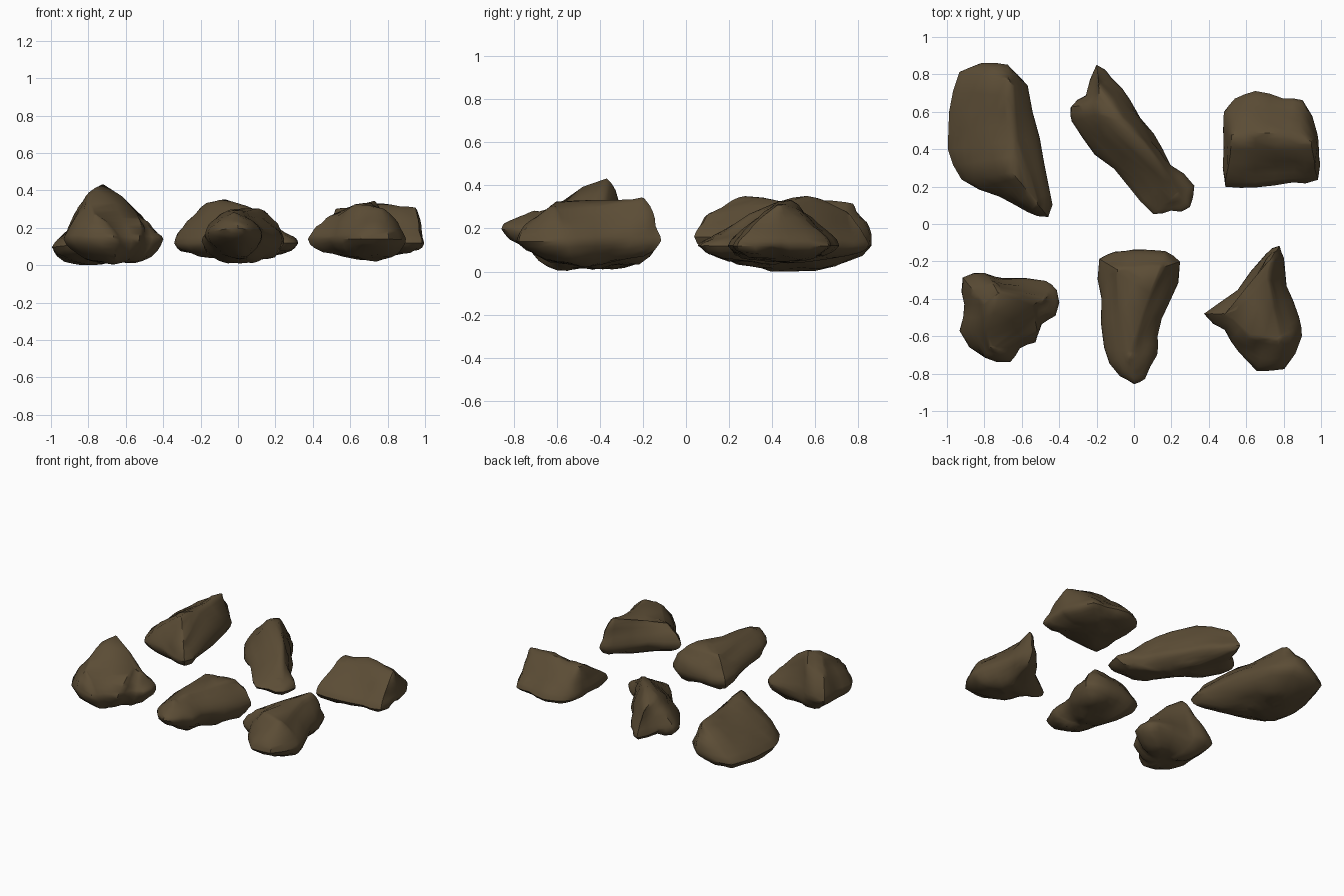
import bpy
import bmesh
from mathutils import Vector, noise

default_cube = bpy.data.objects.get("Cube")
if default_cube:
    bpy.data.objects.remove(default_cube)

# Single earthy stone colour
stone = bpy.data.materials.new("brown stone")
stone.use_nodes = True
stone_colour = (.105, .073, .036, 1)
stone.diffuse_color = stone_colour
shader = next(n for n in stone.node_tree.nodes if n.type == "BSDF_PRINCIPLED")
shader.inputs["Base Color"].default_value = stone_colour
shader.inputs["Roughness"].default_value = .9


def nearest_on_segment(point, start, end):
    """Closest point, seen from above, on one stretch of a crest."""
    along = end - start
    flat = along.xy
    amount = (point.xy - start.xy).dot(flat) / max(flat.length_squared, 1e-6)
    return start + along * min(max(amount, 0), 1)


def nearest_on_crest(point, crest):
    """Closest point, seen from above, on the whole crest line."""
    options = [nearest_on_segment(point, start, end)
               for start, end in zip(crest, crest[1:])]
    return min(options, key=lambda option: (option.xy - point.xy).length)


def make_rock(name, outline, girth, base, crest, bulge, tilt=(0, 0)):
    """Loft rings from a tilted girth up to a crest and down to a base."""
    crest = [Vector(corner) for corner in crest]
    rim = [Vector((x, y, girth)) for x, y in outline]
    centre = sum(rim, Vector()) / len(rim)
    for point in rim:
        point.z += (point.xy - centre.xy).dot(Vector(tilt))
    rings = []

    # Underside rings draw in towards the centre
    for inward, drop in ((.75, 1), (.4, .8), (.1, .4)):
        ring = []
        for point in rim:
            corner = point.lerp(centre, inward)
            corner.z += (base - girth) * drop
            ring.append(corner)
        rings.append(ring)
    rings.append(rim)

    # Upper rings draw in towards the crest line
    for inward in (.1, .35, .65, .9):
        ring = []
        for point in rim:
            top = nearest_on_crest(point, crest)
            corner = point.lerp(top, inward)
            corner.z = point.z + (top.z - point.z) * inward ** bulge
            ring.append(corner)
        rings.append(ring)

    # Skin the rings and close both ends
    bm = bmesh.new()
    loops = [[bm.verts.new(corner) for corner in ring] for ring in rings]
    count = len(rim)
    for lower, upper in zip(loops, loops[1:]):
        for i in range(count):
            j = (i + 1) % count
            bm.faces.new((lower[i], lower[j], upper[j], upper[i]))
    caps = [bm.faces.new(loops[0]), bm.faces.new(loops[-1])]
    bmesh.ops.triangulate(bm, faces=caps)
    bmesh.ops.recalc_face_normals(bm, faces=bm.faces)
    bmesh.ops.subdivide_edges(bm, edges=bm.edges, cuts=1,
                              use_grid_fill=True, smooth=.3)

    # Broad dents and small weathering
    bm.normal_update()
    shifts = []
    for vert in bm.verts:
        broad = noise.noise(vert.co * 7)
        fine = noise.noise(vert.co * 17)
        shifts.append(vert.normal * (broad * .02 + fine * .01))
    for vert, shift in zip(bm.verts, shifts):
        vert.co += shift
        vert.co.z = max(vert.co.z, 0)
    bmesh.ops.recalc_face_normals(bm, faces=bm.faces)

    mesh = bpy.data.meshes.new(name)
    bm.to_mesh(mesh)
    bm.free()
    mesh.materials.append(stone)
    rock = bpy.data.objects.new(name, mesh)
    bpy.context.collection.objects.link(rock)
    bpy.ops.object.select_all(action="DESELECT")
    rock.select_set(True)
    bpy.context.view_layer.objects.active = rock
    bpy.ops.object.shade_smooth_by_angle(angle=.75)


# Back row
make_rock(
    "back_right_side_boulder",
    outline=[(-.93, .81), (-.82, .86), (-.68, .85), (-.57, .74), (-.51, .46),
             (-.44, .17), (-.46, .04), (-.57, .06), (-.72, .15), (-.93, .23),
             (-1, .4), (-.98, .6)],
    girth=.13, base=.01, bulge=.75, tilt=(.12, 0),
    crest=[(-.66, .77, .34), (-.66, .6, .33), (-.62, .28, .37),
           (-.52, .11, .28)])

make_rock(
    "back_middle_long_rock",
    outline=[(-.2, .85), (-.26, .69), (-.33, .62), (-.33, .55), (-.2, .38),
             (-.02, .2), (.1, .05), (.2, .06), (.3, .09), (.31, .2),
             (.2, .32), (.1, .48), (-.02, .66), (-.12, .78)],
    girth=.12, base=.04, bulge=.65,
    crest=[(-.19, .74, .3), (-.15, .58, .36), (-.02, .52, .36),
           (.12, .34, .3), (.23, .17, .18)])

make_rock(
    "back_left_side_wedge_rock",
    outline=[(.49, .2), (.48, .4), (.49, .6), (.54, .67), (.65, .7),
             (.8, .69), (.9, .66), (.97, .48), (.99, .4), (.98, .24),
             (.85, .22), (.65, .2)],
    girth=.12, base=.05, bulge=.75,
    crest=[(.53, .46, .31), (.75, .46, .34), (.95, .44, .33)])

# Front row
make_rock(
    "front_right_side_peaked_rock",
    outline=[(-.91, -.29), (-.8, -.26), (-.7, -.29), (-.47, -.3), (-.41, -.35),
             (-.42, -.49), (-.5, -.53), (-.52, -.64), (-.61, -.67),
             (-.66, -.74), (-.8, -.72), (-.93, -.57), (-.9, -.43)],
    girth=.14, base=.01, bulge=.7,
    crest=[(-.77, -.65, .28), (-.77, -.54, .37), (-.79, -.43, .41),
           (-.72, -.38, .45), (-.59, -.42, .34), (-.49, -.41, .25)])

make_rock(
    "front_middle_block_rock",
    outline=[(-.18, -.19), (-.1, -.15), (0, -.13), (.17, -.14), (.25, -.2),
             (.19, -.42), (.12, -.6), (.12, -.7), (.06, -.83), (0, -.86),
             (-.08, -.82), (-.16, -.66), (-.18, -.4)],
    girth=.15, base=.03, bulge=.6, tilt=(0, -.12),
    crest=[(-.08, -.25, .29), (.13, -.24, .3), (.01, -.48, .31),
           (-.02, -.69, .29)])

make_rock(
    "front_left_side_angular_rock",
    outline=[(.78, -.11), (.7, -.16), (.55, -.35), (.38, -.48), (.48, -.57),
             (.56, -.68), (.66, -.78), (.8, -.77), (.9, -.6), (.88, -.5),
             (.82, -.33), (.81, -.18)],
    girth=.14, base=.03, bulge=.65,
    crest=[(.72, -.21, .35), (.66, -.42, .33), (.5, -.48, .27),
           (.64, -.58, .33), (.76, -.61, .31)])
